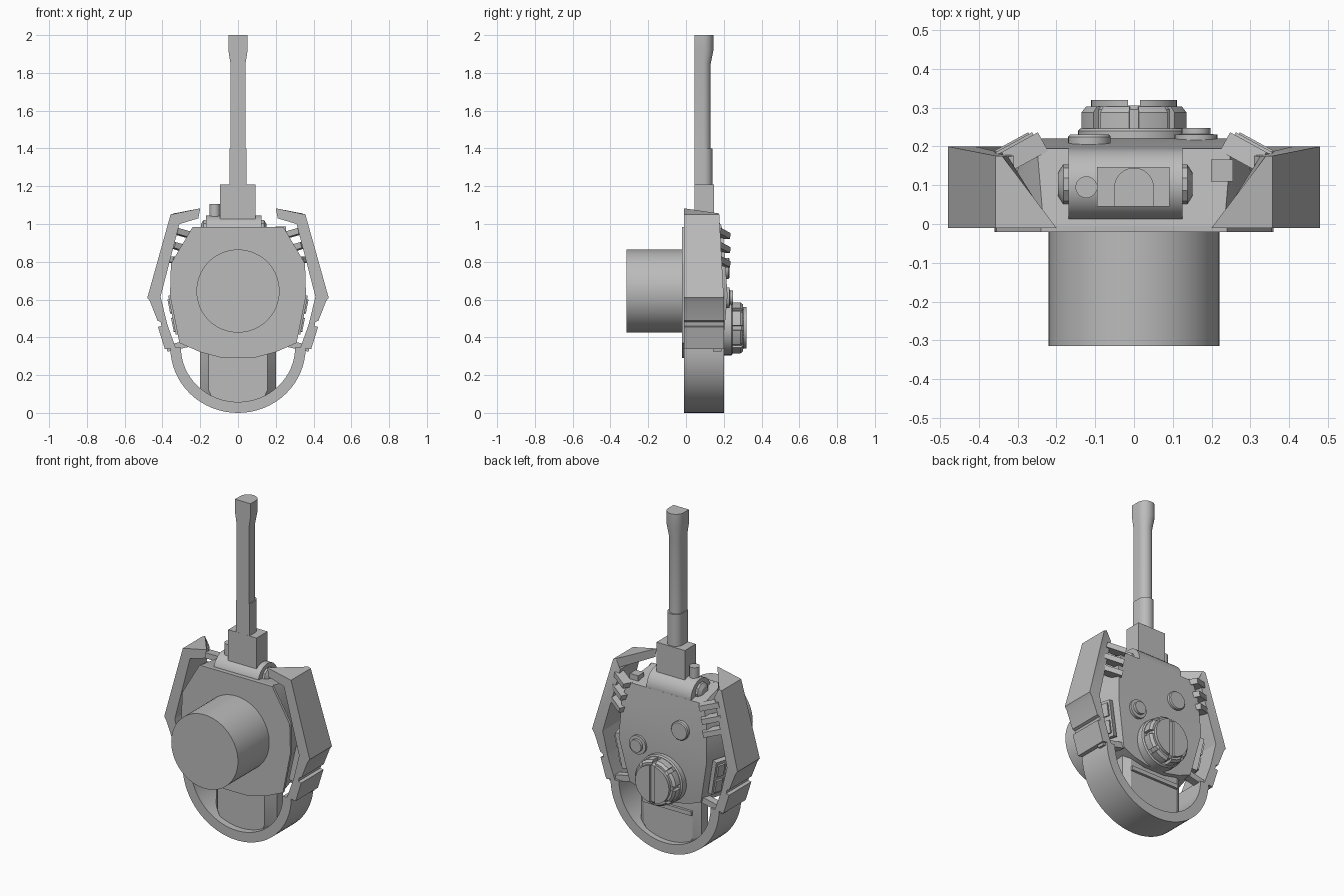
import bpy, bmesh
from math import sin, cos, pi, radians
from mathutils import Vector, Euler

old = bpy.data.objects.get("Cube")
if old:
    bpy.data.objects.remove(old, do_unlink=True)

grey = bpy.data.materials.new("plain grey")
grey.use_nodes = True
grey.diffuse_color = (0.5, 0.5, 0.5, 1)
grey.node_tree.nodes["Principled BSDF"].inputs["Base Color"].default_value = (0.5, 0.5, 0.5, 1)


def loft(name, rings, mirror=False, crease=None):
    """Skin a series of equal-length rings and cap both ends."""
    bm = bmesh.new()
    rows = [[bm.verts.new(p) for p in ring] for ring in rings]
    n = len(rows[0])
    for a, b in zip(rows, rows[1:]):
        for i in range(n):
            j = (i + 1) % n
            bm.faces.new((a[i], a[j], b[j], b[i]))
    bm.faces.new(rows[0][::-1])
    bm.faces.new(rows[-1])
    if crease:
        bmesh.ops.connect_verts(bm, verts=[rows[-1][i] for i in crease])
    bmesh.ops.recalc_face_normals(bm, faces=bm.faces)
    mesh = bpy.data.meshes.new(name)
    bm.to_mesh(mesh)
    bm.free()
    mesh.materials.append(grey)
    ob = bpy.data.objects.new(name, mesh)
    bpy.context.collection.objects.link(ob)
    if mirror:
        ob.modifiers.new("Mirror", 'MIRROR')
    bpy.ops.object.select_all(action='DESELECT')
    ob.select_set(True)
    bpy.context.view_layer.objects.active = ob
    bpy.ops.object.shade_smooth_by_angle(angle=radians(28))
    return ob


def box(name, centre, size, rot=(0, 0, 0), offset=(0, 0, 0), mirror=False):
    r = Euler(rot).to_matrix()
    def ring(z):
        return [Vector(centre) + r @ (Vector(offset) + Vector((x * size[0], y * size[1], z * size[2])))
                for x, y in ((-.5, -.5), (.5, -.5), (.5, .5), (-.5, .5))]
    return loft(name, [ring(-.5), ring(.5)], mirror)


def lathe(name, centre, axis, profile, sides=40):
    """Turned part: profile holds (position along axis, radius)."""
    rings = []
    for d, r in profile:
        ring = []
        for i in range(sides):
            u, v = r * cos(2 * pi * i / sides), r * sin(2 * pi * i / sides)
            off = {'x': (d, u, v), 'y': (u, d, v), 'z': (u, v, d)}[axis]
            ring.append(Vector(centre) + Vector(off))
        rings.append(ring)
    return loft(name, rings)


def symmetric(half):
    return half + [(-x, *rest) for x, *rest in reversed(half)]


# Armoured body: front outline tapering to a creased rear
front = symmetric([(.24, .985), (.355, .79), (.36, .62), (.31, .37), (.2, .322), (.08, .29)])
back = symmetric([(.25, .95, .195), (.28, .84, .205), (.29, .62, .22),
                  (.235, .36, .195), (.16, .33, .19), (.07, .31, .19)])
plate = [(x, -.02, z) for x, z in front]
loft("front_plate", [plate, [(x, -.005, z) for x, z in front]])
loft("body", [[(x * .97, -.006, z) for x, z in front], [(x, y, z) for x, z, y in back]], crease=(2, 9))

# Large front drum
lathe("front_drum", (0, 0, .645), 'y', [(-.315, .22), (-.015, .22)], 64)

# Side guard arms, each with a pointed tip and a groove
F, B = -.01, .2
def guard(outer, inner, back_y=B):
    return [(outer[0], F, outer[1]), (inner[0], F, inner[1]),
            (inner[0], back_y, inner[1]), (outer[0], back_y, outer[1])]

tip = [(.2, F, 1.083), (.21, F, 1.03), (.325, .173, 1.005), (.34, .175, 1.056)]
arm = [tip, guard((.357, 1.05), (.31, 1.0), .176), guard((.48, .61), (.41, .615)),
       guard((.466, .59), (.405, .595)), guard((.426, .488), (.379, .488)),
       guard((.41, .482), (.376, .476)), guard((.405, .46), (.372, .464)),
       guard((.424, .455), (.37, .456)), guard((.387, .337), (.33, .345))]
loft("guard_arm", arm, mirror=True)

# Lower hoop joining both arms
hoop = []
for i in range(33):
    t = -pi / 2 + pi * i / 32
    hoop.append(guard((.358 * sin(t), .345 * (1 - cos(t))),
                      (.302 * sin(t), .058 + .287 * (1 - cos(t)))))
loft("lower_hoop", hoop)

# Chin block between body and hoop
chin = [(-.155, .03), (.155, .03), (.2, .08), (.2, .14), (.16, .165), (-.16, .165), (-.2, .14), (-.2, .08)]
loft("chin_block", [[(x * s, y, z) for x, y in chin] for z, s in ((.05, .8), (.12, 1), (.35, 1))])
box("chin_lip", (0, .165, .265), (.32, .03, .025))

# Struts from the body to the arms
box("strut", (.27, .165, .365), (.22, .045, .035), (0, .22, 0), mirror=True)

# Cooling fins wrapped round the rear corners
for i, (x, z) in enumerate(((.285, .95), (.3, .875), (.31, .8))):
    box(f"corner_fin_{i + 1}", (x, .185, z), (.11, .055, .032), (0, -.25, -.5), mirror=True)

# Side vent panels with raised cells
spot, lean = (.318, .12, .52), (0, .2, .27)
box("vent_panel", spot, (.03, .13, .21), lean, mirror=True)
for sy in (-1, 1):
    for sz in (-1, 1):
        box("vent_cell", spot, (.016, .045, .075), lean, (.018, sy * .031, sz * .05), mirror=True)

# Rear knob: notched ring and two half discs split by a slot
KZ = .45
lathe("knob_base", (0, 0, KZ), 'y', [(.18, .145), (.24, .145), (.247, .138)])
lathe("knob_ring", (0, 0, KZ), 'y', [(.24, .12), (.295, .12), (.306, .108)])
for i in range(8):
    a = 2 * pi * (i + .5) / 8
    rings = []
    for y, outer in ((.247, .136), (.288, .136), (.303, .124)):
        arc = [(r, a + s * .3) for r, s in ((.1, -1), (outer, -1), (outer, 0), (outer, 1), (.1, 1))]
        rings.append([(r * cos(t), y, KZ + r * sin(t)) for r, t in arc])
    loft(f"knob_grip_{i + 1}", rings)
half = [(.111 * cos(t), .111 * sin(t)) for t in [radians(-82 + 164 * i / 20) for i in range(21)]]
loft("knob_half_disc", [[(x, y, KZ + z) for x, z in half] for y in (.29, .32)], mirror=True)

# Smaller rear discs
lathe("rear_cap", (-.115, 0, .765), 'y', [(.18, .055), (.225, .055), (.231, .05)], 28)
lathe("stepped_cap", (.16, 0, .61), 'y',
      [(.18, .055), (.231, .055), (.232, .037), (.248, .037)], 28)

# Gun mount: transverse roller with bevelled ends
lathe("mount_roller", (-.0225, .102, .953), 'x', [(-.147, .093), (.147, .093)])
lathe("roller_ends", (-.0225, .102, .972), 'x',
      [(-.173, .03), (-.16, .052), (.16, .052), (.173, .03)], 10)
box("gun_block", (-.002, .096, 1.11), (.187, .103, .2))
lathe("mount_stud", (-.123, .095, 0), 'z', [(.98, .028), (1.107, .028)], 24)
box("roof_box", (.227, .138, .965), (.056, .056, .045))

# Barrel with a flat front and a rounded back
def d_ring(z, w, depth):
    pts = [(w, .045, z)]
    for i in range(17):
        t = pi * i / 16
        pts.append((w * cos(t), .045 + depth - w + w * sin(t), z))
    return pts + [(-w, .045, z)]

loft("barrel_sleeve", [d_ring(1.2, .045, .096), d_ring(1.4, .045, .096)])
loft("barrel", [d_ring(1.39, .04, .086), d_ring(1.85, .04, .086),
                d_ring(1.92, .051, .1), d_ring(2.0, .051, .1)])
